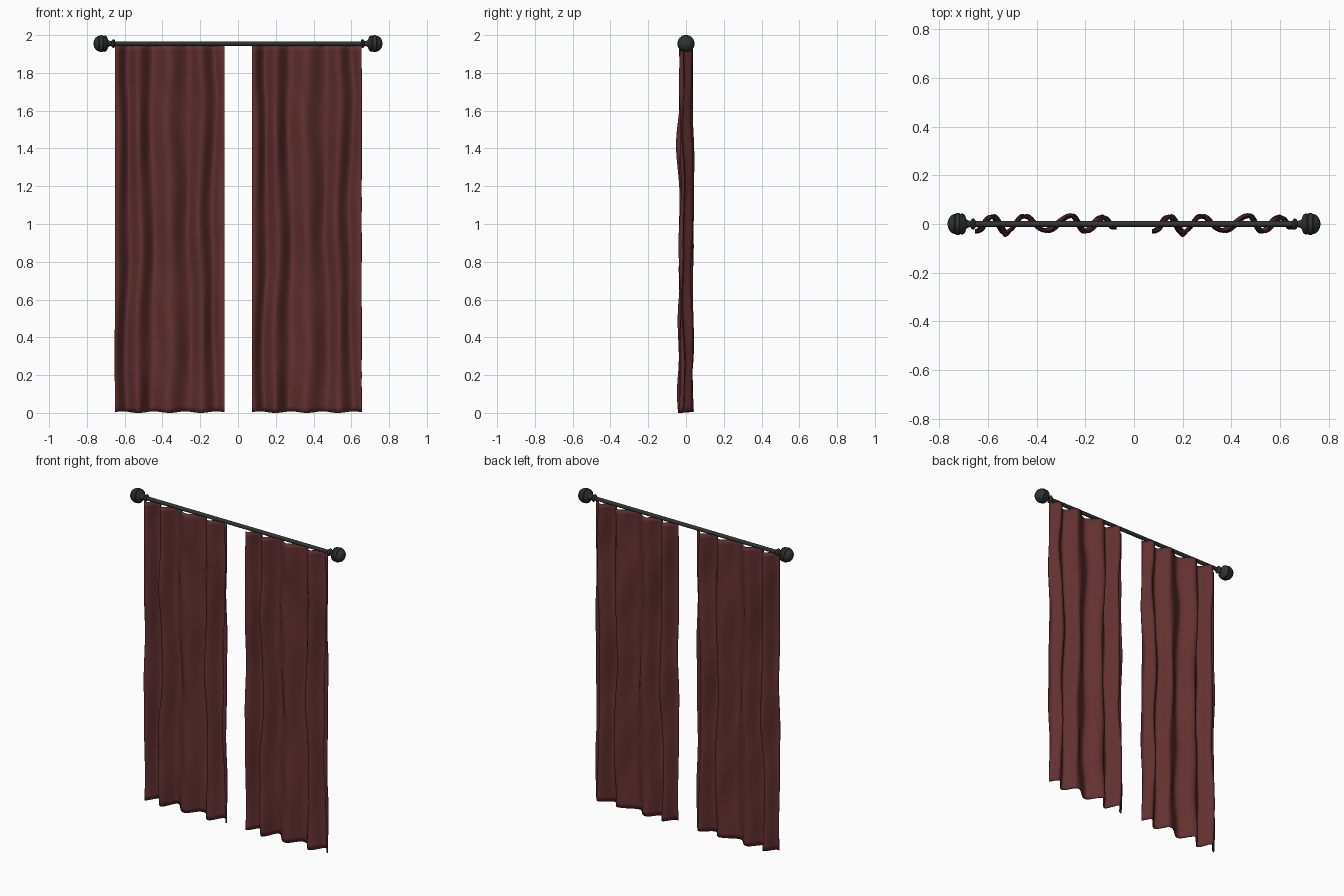
import bpy, bmesh, math

if "Cube" in bpy.data.objects:
    bpy.data.objects.remove(bpy.data.objects["Cube"])

def material(name, col):
    m = bpy.data.materials.new(name)
    m.diffuse_color = (*col, 1)
    m.use_nodes = True
    m.node_tree.nodes["Principled BSDF"].inputs["Base Color"].default_value = m.diffuse_color
    return m

RED = material("dark red cloth", (0.125, 0.030, 0.030))
IRON = material("dark iron", (0.030, 0.032, 0.034))
ROD_Z = 1.955

def finish(bm, name, mat, angle):
    me = bpy.data.meshes.new(name)
    bmesh.ops.recalc_face_normals(bm, faces=bm.faces)
    bm.to_mesh(me)
    bm.free()
    me.materials.append(mat)
    ob = bpy.data.objects.new(name, me)
    bpy.context.collection.objects.link(ob)
    bpy.ops.object.select_all(action='DESELECT')
    ob.select_set(True)
    bpy.context.view_layer.objects.active = ob
    bpy.ops.object.shade_smooth_by_angle(angle=math.radians(angle))
    return ob

def lathe_x(name, profile, side=1, n=32):
    """Turned part around the rod axis; profile is (x, radius)."""
    bm = bmesh.new()
    rings = []
    for x, r in profile:
        rings.append([bm.verts.new((side * x, r * math.cos(2 * math.pi * i / n),
                                    ROD_Z + r * math.sin(2 * math.pi * i / n))) for i in range(n)])
    for a, b in zip(rings, rings[1:]):
        for i in range(n):
            j = (i + 1) % n
            bm.faces.new((a[i], a[j], b[j], b[i]))
    bm.faces.new(rings[0])
    bm.faces.new(rings[-1])
    return finish(bm, name, IRON, 40)

# Rod and turned finials
lathe_x("curtain_rod", [(-0.66, 0.012), (0.66, 0.012)])
FINIAL = [(0.650, 0.013), (0.653, 0.019), (0.660, 0.024), (0.667, 0.019), (0.671, 0.013),
          (0.680, 0.014), (0.688, 0.020), (0.692, 0.032), (0.697, 0.040), (0.705, 0.044),
          (0.711, 0.042), (0.713, 0.040), (0.716, 0.044), (0.724, 0.0455), (0.732, 0.044),
          (0.735, 0.040), (0.738, 0.041), (0.747, 0.037), (0.755, 0.030), (0.761, 0.020), (0.765, 0.006)]
for side, label in ((-1, "left"), (1, "right")):
    lathe_x("finial_" + label, FINIAL, side)

# Fold line of one curtain: (distance from left edge, depth)
FOLDS = [(-0.03, -0.030), (0.01, -0.030), (0.07, 0.032), (0.125, -0.034), (0.20, 0.032),
         (0.29, -0.029), (0.395, 0.034), (0.455, -0.030), (0.525, 0.030), (0.57, -0.014), (0.65, -0.02)]
WIDTH, TOP = 0.58, 1.945

def fold(u):
    for (a, ya), (b, yb) in zip(FOLDS, FOLDS[1:]):
        if u <= b:
            t = max(0, (u - a) / (b - a))
            return ya + (yb - ya) * (0.5 - 0.5 * math.cos(math.pi * t))
    return FOLDS[-1][1]

def cloth_y(u, z):
    # folds wander sideways with height, with small secondary ripples
    drift = 0.009 * math.sin(3.6 * z + 9 * u) + 0.005 * math.sin(7.5 * z - 14 * u)
    inner = min(1, (TOP - z) / 0.25)
    y = fold(u + drift * inner)
    y += inner * (0.005 * math.sin(7 * z + 11 * u) + 0.003 * math.sin(13 * z + 40 * u))
    # broad bulges in a few places
    for bu, bz, amp in ((0.125, 1.42, -0.009), (0.395, 1.08, 0.014), (0.125, 0.12, -0.016)):
        y += amp * math.exp(-((u - bu) / 0.035) ** 2 - ((z - bz) / 0.14) ** 2)
    return y

def curtain(name, x0):
    nu, nz = 96, 64
    bm = bmesh.new()
    grid = []
    for k in range(nz + 1):
        row = []
        for i in range(nu + 1):
            u = WIDTH * i / nu
            hem = 0.004 + 0.004 * math.sin(38 * u)
            z = hem + (TOP - hem) * k / nz
            row.append(bm.verts.new((x0 + u, cloth_y(u, z), z)))
        grid.append(row)
    for a, b in zip(grid, grid[1:]):
        for i in range(nu):
            bm.faces.new((a[i], a[i + 1], b[i + 1], b[i]))
    ob = finish(bm, name, RED, 60)
    s = ob.modifiers.new("cloth thickness", 'SOLIDIFY')
    s.thickness = 0.005
    s.offset = 0

curtain("curtain_left", -0.652)
curtain("curtain_right", 0.075)
